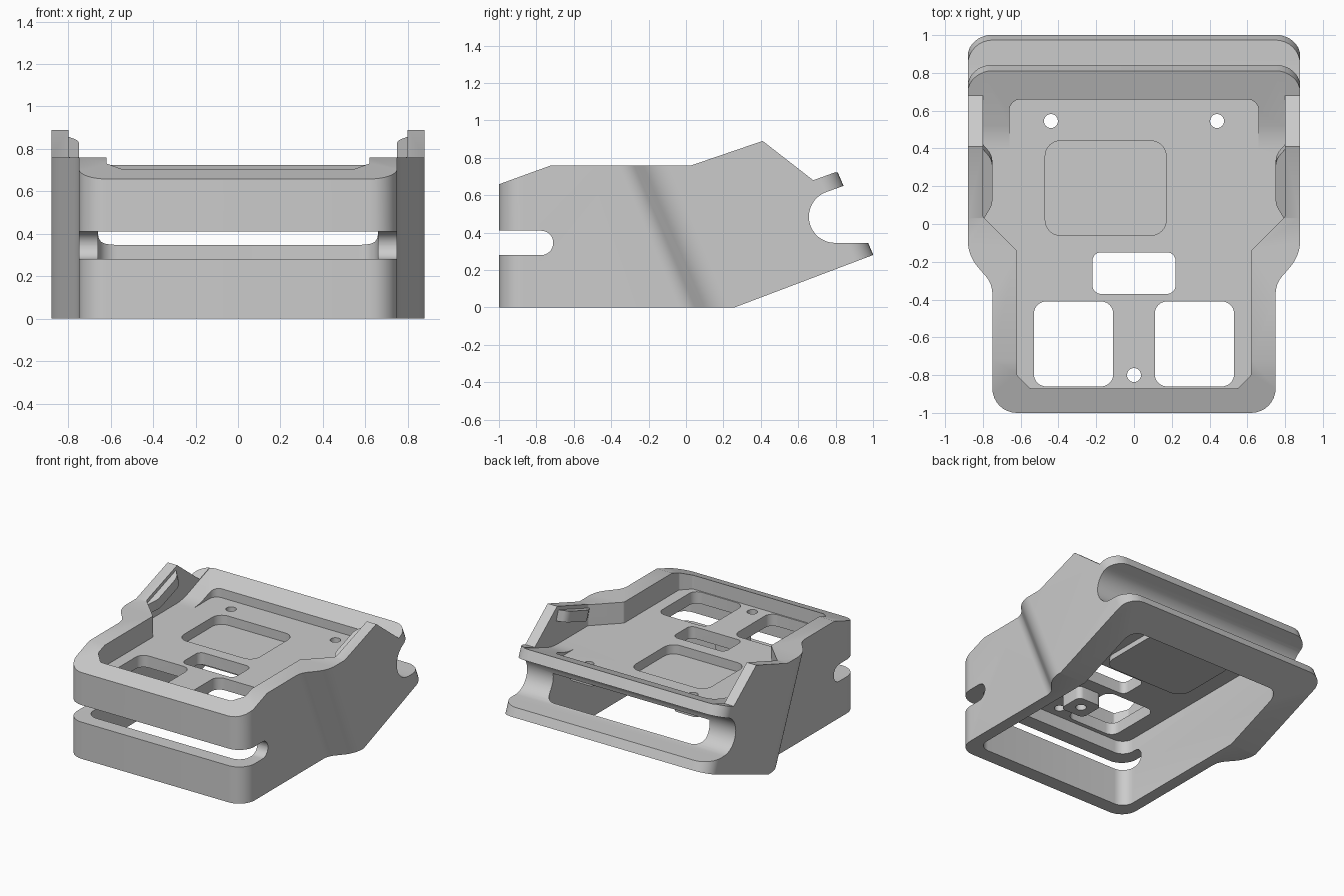
import bpy, bmesh, math
from mathutils import Matrix, Vector

old = bpy.data.objects.get("Cube")
if old:
    bpy.data.objects.remove(old, do_unlink=True)

grey = bpy.data.materials.new("satin_grey")
grey.use_nodes = True
grey.diffuse_color = (0.6, 0.6, 0.6, 1)
grey.node_tree.nodes["Principled BSDF"].inputs["Base Color"].default_value = (0.6, 0.6, 0.6, 1)

LEAN = 0.43      # forward lean of the shoulders and rear per unit of height
FLOOR = 0.60     # top of the deck
UNDER = 0.51     # underside of the deck


def rounded(corners, steps=8):
    """Polygon from (x, y, radius) corners, each replaced by a fillet."""
    out = []
    for i, (x, y, r) in enumerate(corners):
        p = Vector((x, y))
        if r == 0:
            out.append(p)
            continue
        a = (Vector(corners[i - 1][:2]) - p).normalized()
        b = (Vector(corners[(i + 1) % len(corners)][:2]) - p).normalized()
        half = a.angle(b) / 2
        centre = p + (a + b).normalized() * (r / math.sin(half))
        start = p + a * (r / math.tan(half)) - centre
        end = p + b * (r / math.tan(half)) - centre
        turn = start.angle_signed(end)
        for k in range(steps + 1):
            out.append(centre + Matrix.Rotation(-turn * k / steps, 2) @ start)
    return out


def rect(x0, x1, y0, y1, r):
    return rounded([(x0, y0, r), (x1, y0, r), (x1, y1, r), (x0, y1, r)])


def circle(x, y, r, n=32):
    return [Vector((x + r * math.cos(math.tau * k / n), y + r * math.sin(math.tau * k / n)))
            for k in range(n)]


def mirrored(half):
    """Close a right-hand half outline across x = 0."""
    return rounded(half + [(-x, y, r) for x, y, r in reversed(half)])


def prism(name, pts, lo, hi, axis="z", lean=0.0):
    """Extrude a polygon along z (x, y points) or x (y, z points)."""
    bm = bmesh.new()
    rings = []
    for h in (lo, hi):
        ring = []
        for u, v in pts:
            if axis == "x":
                ring.append(bm.verts.new((h, u, v)))
            else:
                shift = lean * h if v > -0.6 else 0
                ring.append(bm.verts.new((u, v - shift, h)))
        rings.append(ring)
    bm.faces.new(rings[0])
    bm.faces.new(rings[1])
    n = len(pts)
    for i in range(n):
        j = (i + 1) % n
        bm.faces.new((rings[0][i], rings[0][j], rings[1][j], rings[1][i]))
    bmesh.ops.recalc_face_normals(bm, faces=bm.faces)
    mesh = bpy.data.meshes.new(name)
    bm.to_mesh(mesh)
    bm.free()
    mesh.materials.append(grey)
    obj = bpy.data.objects.new(name, mesh)
    bpy.context.collection.objects.link(obj)
    return obj


def combine(tool, operation):
    """Apply one boolean to the housing and discard the tool."""
    mod = housing.modifiers.new(tool.name, "BOOLEAN")
    mod.operation, mod.solver, mod.object = operation, "EXACT", tool
    bpy.context.view_layer.objects.active = housing
    bpy.ops.object.modifier_apply(modifier=mod.name)
    bpy.data.objects.remove(tool, do_unlink=True)


def cut(*args, **kw):
    combine(prism(*args, **kw), "DIFFERENCE")


def add(*args, **kw):
    combine(prism(*args, **kw), "UNION")


# Housing: leaning plan outline trimmed to the side profile
housing = prism("housing", mirrored([
    (0.75, -1, 0.13), (0.75, 0.01, 0.14), (0.88, 0.16, 0.22), (0.88, 1.122, 0.13)]),
    -0.1, 1.0, lean=LEAN)
notch = [Vector((0.797 + 0.14 * math.cos(math.radians(a)), 0.485 + 0.14 * math.sin(math.radians(a))))
         for a in range(270, 109, -10)]
side = [(-1.1, 0), (0.26, 0), (1.1, 0.318), (1.1, 0.345)] + notch + [
    (0.95, 0.688), (0.95, 0.777), (0.68, 0.68), (0.41, 0.89), (0.03, 0.76), (-0.72, 0.76), (-1.1, 0.622)]
combine(prism("side_profile", side, -1, 1, axis="x"), "INTERSECT")

# Straight-sided hollow underside, open to the rear notch
cut("cavity", rect(-0.66, 0.66, -0.89, 0.77, 0.09), -0.2, UNDER)

# Recessed deck between the rims, rear bay and sloping rear shelf
cut("deck_recess", mirrored([
    (0.55, -0.87, 0.02), (0.62, -0.8, 0.02), (0.62, -0.14, 0.02),
    (0.8, 0.04, 0.02), (0.8, 0.4, 0)]), FLOOR, 1.2)
cut("rear_bay", rect(-0.66, 0.66, 0.2, 0.66, 0.06), FLOOR, 1.2)
cut("rear_shelf", [(0.3, FLOOR), (0.4, FLOOR), (0.44, 0.602), (0.48, 0.608), (0.52, 0.618),
                   (1.1, 0.827), (1.1, 1.2), (0.3, 1.2)], -0.8, 0.8, axis="x")

# Slot across the front
cut("front_slot", rounded([(-1.2, 0.28, 0), (-0.71, 0.28, 0.064), (-0.71, 0.41, 0.064), (-1.2, 0.41, 0)]),
    -1, 1, axis="x")

# Tub, post and screw bosses under the deck
add("tub", rect(-0.5, 0.2, -0.09, 0.47, 0.1), 0.47, UNDER + 0.03)
add("post", rect(-0.1, 0.1, -0.67, -0.47, 0.04), 0.415, UNDER + 0.03)
for x in (-0.44, 0.44):
    add("rear_boss", rect(x - 0.1, x + 0.1, 0.445, 0.64, 0.03), 0.485, UNDER + 0.03)

# Square recess, deck windows and screw holes
cut("square_recess", rect(-0.47, 0.17, -0.06, 0.44, 0.08), 0.53, 0.7)
cut("middle_window", rect(-0.22, 0.22, -0.37, -0.15, 0.045), 0.3, 0.7)
for s in (-1, 1):
    x0, x1 = sorted((s * 0.11, s * 0.53))
    cut("front_window", rect(x0, x1, -0.86, -0.41, 0.065), 0.3, 0.7)
for x, y in ((-0.44, 0.545), (0.44, 0.545), (0, -0.8)):
    cut("screw_hole", circle(x, y, 0.037), 0.3, 0.68)
cut("post_hole", circle(0, -0.57, 0.037), 0.3, UNDER)

# Gripping pads on the inner faces of the raised wings
for s in (-1, 1):
    pad = prism("wing_pad", rounded([
        (s * 0.83, -0.2, 0), (s * 0.8, -0.2, 0), (s * 0.75, -0.11, 0.1),
        (s * 0.75, 0.14, 0.1), (s * 0.8, 0.2, 0), (s * 0.83, 0.2, 0)]), -0.04, 0.04)
    pad.data.transform(Matrix.Translation((0, 0.22, 0.755)) @ Matrix.Rotation(math.radians(19), 4, "X"))
    combine(pad, "UNION")

# Smooth the fillets, keep the edges crisp
bpy.ops.object.select_all(action="DESELECT")
housing.select_set(True)
bpy.context.view_layer.objects.active = housing
bpy.ops.object.shade_smooth_by_angle(angle=math.radians(30))
